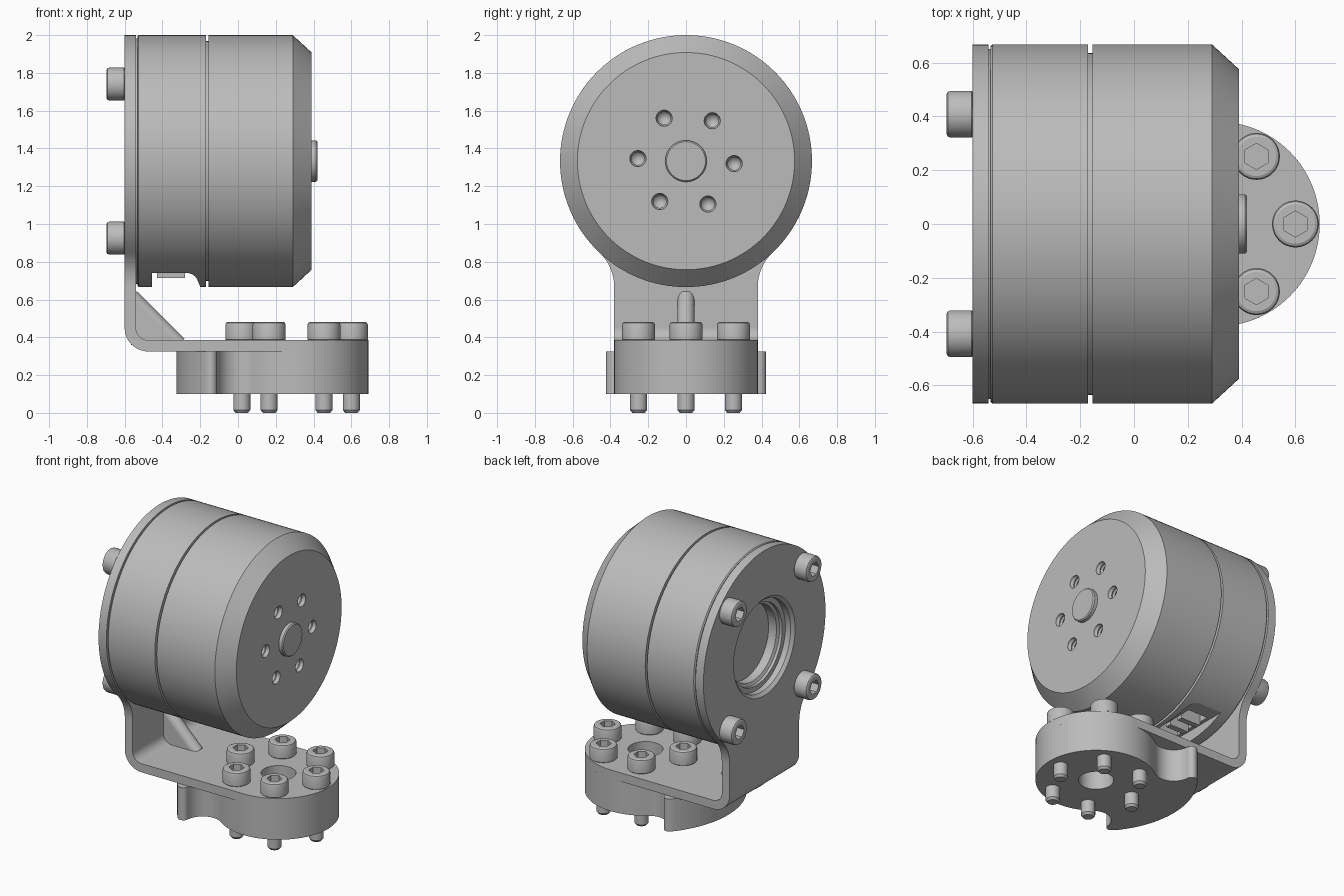
import bpy, bmesh
from math import sin, cos, radians, pi
from mathutils import Matrix, Vector

cube = bpy.data.objects.get("Cube")
if cube:
    bpy.data.objects.remove(cube, do_unlink=True)

GREY = (0.5, 0.5, 0.5, 1)
metal = bpy.data.materials.new("grey metal")
metal.use_nodes = True
metal.diffuse_color = GREY
metal.node_tree.nodes["Principled BSDF"].inputs["Base Color"].default_value = GREY

AXIS_Z = 1.333          # height of the motor axis
RADIUS = 0.667          # motor radius
HUB, HUB_R = 0.31, 0.38  # centre and radius of the mount's round end


def finish(name, bm):
    bmesh.ops.remove_doubles(bm, verts=bm.verts, dist=1e-5)
    bmesh.ops.recalc_face_normals(bm, faces=bm.faces)
    mesh = bpy.data.meshes.new(name)
    bm.to_mesh(mesh)
    bm.free()
    mesh.materials.append(metal)
    obj = bpy.data.objects.new(name, mesh)
    bpy.context.collection.objects.link(obj)
    return obj


def lathe(name, profile, place=Matrix(), segs=48):
    """Turn (radius, height) points about z; a third item makes that ring hexagonal."""
    bm = bmesh.new()
    rings = []
    for r, h, *hexagonal in profile:
        ring = []
        for i in range(segs):
            a = 2 * pi * i / segs
            k = r / cos((a + pi / 6) % (pi / 3) - pi / 6) if hexagonal else r
            ring.append(bm.verts.new(place @ Vector((k * cos(a), k * sin(a), h))))
        rings.append(ring)
    for low, high in zip(rings, rings[1:]):
        for i in range(segs):
            j = (i + 1) % segs
            bm.faces.new((low[i], low[j], high[j], high[i]))
    return finish(name, bm)


def prism(name, points, start, end, axis):
    """Extrude a 2D outline along an axis."""
    to3d = {"x": lambda u, v, t: (t, u, v),
            "y": lambda u, v, t: (u, t, v),
            "z": lambda u, v, t: (u, v, t)}[axis]
    bm = bmesh.new()
    a = [bm.verts.new(to3d(u, v, start)) for u, v in points]
    b = [bm.verts.new(to3d(u, v, end)) for u, v in points]
    bm.faces.new(a)
    bm.faces.new(b)
    for i in range(len(a)):
        j = (i + 1) % len(a)
        bm.faces.new((a[i], a[j], b[j], b[i]))
    return finish(name, bm)


def box(name, x, y, z):
    return prism(name, [(x[0], y[0]), (x[1], y[0]), (x[1], y[1]), (x[0], y[1])], *z, "z")


def arc(cx, cy, r, a0, a1, n=16):
    angles = [radians(a0 + (a1 - a0) * i / n) for i in range(n + 1)]
    return [(cx + r * cos(a), cy + r * sin(a)) for a in angles]


def cut(obj, *cutters):
    for cutter in cutters:
        cutter.hide_render = True
        mod = obj.modifiers.new("cut", "BOOLEAN")
        mod.operation, mod.solver, mod.object = "DIFFERENCE", "EXACT", cutter
    deps = bpy.context.evaluated_depsgraph_get()
    deps.update()
    mesh = bpy.data.meshes.new_from_object(obj.evaluated_get(deps))
    obj.modifiers.clear()
    obj.data = mesh
    for cutter in cutters:
        bpy.data.objects.remove(cutter, do_unlink=True)


def along_x(x, y=0, z=AXIS_Z):
    return Matrix.Translation((x, y, z)) @ Matrix.Rotation(pi / 2, 4, "Y")


def screw(name, place, length):
    """Socket cap screw, head seated at local height 0."""
    lathe(name, [(0, -length), (0.033, -length), (0.045, 0.015 - length), (0.045, 0),
                 (0.083, 0), (0.087, 0.004), (0.087, 0.082), (0.083, 0.092), (0.073, 0.097),
                 (0.042, 0.097, "hex"), (0.042, 0.035, "hex"), (0, 0.035)], place)


# Motor stator with a recessed back and a cable notch underneath
stator = lathe("motor_stator", [
    (0, -0.45), (0.26, -0.45), (0.26, -0.51), (0.28, -0.52), (0.28, -0.54), (0.65, -0.54),
    (0.65, -0.533), (0.66, -0.533), (RADIUS, -0.526), (RADIUS, -0.17), (0.635, -0.17),
    (0.635, -0.15), (0, -0.15)], along_x(0), 128)
notch = [(-0.455, 0.6), (-0.455, 0.74)] + arc(-0.27, 0.68, 0.06, 90, 20, 8) + [(-0.2, 0.667), (-0.2, 0.6)]
cut(stator, prism("notch_cutter", notch, -0.5, 0.5, "y"),
    box("pocket_cutter", (-0.43, -0.28), (-0.2, 0.2), (0.7, 0.82)))
for i in (-1, 0, 1):
    box("cable_terminal", (-0.43, -0.28), (i * 0.11 - 0.02, i * 0.11 + 0.02), (0.715, 0.83))

# Motor rotor with chamfered front and threaded holes
rotor = lathe("motor_rotor", [
    (0, -0.155), (RADIUS, -0.155), (RADIUS, 0.29), (0.575, 0.39), (0, 0.39)], along_x(0), 128)
thread = [(0, 0.02), (0.043, 0.02), (0.043, -0.005)]
thread += [(0.034 if i % 2 else 0.042, -0.01 - 0.012 * i) for i in range(10)] + [(0, -0.15)]
holes = []
for i in range(6):
    a = radians(60 * i - 3)
    holes.append(lathe("hole_cutter", thread,
                       along_x(0.39, 0.255 * cos(a), AXIS_Z + 0.255 * sin(a)), 24))
cut(rotor, *holes)
lathe("motor_shaft", [(0, 0.36), (0.11, 0.36), (0.11, 0.413), (0.103, 0.42), (0, 0.42)], along_x(0))

# Bracket upright: round plate blending into a narrower web
blend = 0.25
cy = HUB_R + blend
cz = AXIS_Z - ((RADIUS + blend) ** 2 - cy ** 2) ** 0.5
tilt = -90 + 180 / pi * Vector((0, -1)).angle(Vector((cy, cz - AXIS_Z)))
side = arc(cy, cz, blend, 180, 180 + tilt, 12)
outline = side + arc(0, AXIS_Z, RADIUS, tilt, 180 - tilt, 96)[1:-1]
outline += [(-y, z) for y, z in reversed(side)]
outline = [(HUB_R, 0.45)] + outline + [(-HUB_R, 0.45)]
upright = prism("bracket_upright", outline, -0.6, -0.54, "x")
cut(upright, lathe("centre_cutter", [(0, -0.65), (0.335, -0.65), (0.335, -0.6), (0.315, -0.58),
                                     (0.315, -0.5), (0, -0.5)], along_x(0), 96))

# Bracket bend, foot and stiffening rib
bend = arc(-0.475, 0.45, 0.125, 180, 270) + arc(-0.475, 0.45, 0.065, 270, 180)
prism("bracket_bend", bend, -HUB_R, HUB_R, "y")
foot = prism("bracket_foot", [(-0.475, -HUB_R)] + arc(HUB, 0, HUB_R, -90, 90, 64) + [(-0.475, HUB_R)],
             0.325, 0.385, "z")
prism("rib_web", [(-0.566, 0.612), (-0.566, 0.36), (-0.314, 0.36)], -0.045, 0.045, "y")
lathe("rib_crest", [(0, 0), (0.045, 0), (0.045, 0.356), (0, 0.356)],
      Matrix.Translation((-0.566, 0, 0.612)) @ Matrix.Rotation(radians(135), 4, "Y"))

# Lower mount: round hub, concave neck and flared rear flange
neck = arc(HUB + 0.5 * cos(radians(127)), 0.5 * sin(radians(127)), 0.12, 307, 182, 20)
flank = neck + arc(-0.145, 0.39, 0.034, 0, 115, 8)
mount = arc(HUB, 0, HUB_R, -127, 127, 80)[1:-1] + flank
mount += arc(HUB, 0, 0.635, 138.6, 221.4, 40)[1:-1] + [(x, -y) for x, y in reversed(flank)]
base = prism("lower_mount", mount, 0.1, 0.325, "z")
for part in (foot, base):
    cut(part, lathe("bore_cutter", [(0, 0), (0.11, 0), (0.11, 0.5), (0, 0.5)],
                    Matrix.Translation((HUB, 0, 0))))

# Screws
for i in range(6):
    a = pi / 3 * i
    screw("mount_screw", Matrix.Translation((HUB + 0.29 * cos(a), 0.29 * sin(a), 0.385)), 0.385)
for y in (-0.408, 0.408):
    for z in (-0.408, 0.408):
        screw("motor_screw", along_x(-0.6, y, AXIS_Z + z) @ Matrix.Rotation(pi, 4, "X"), 0.055)

# Smooth round surfaces, keep edges sharp
bpy.ops.object.select_all(action="DESELECT")
for obj in bpy.context.scene.objects:
    if obj.type == "MESH" and metal.name in obj.data.materials:
        obj.select_set(True)
        bpy.context.view_layer.objects.active = obj
bpy.ops.object.shade_smooth_by_angle(angle=radians(25))
